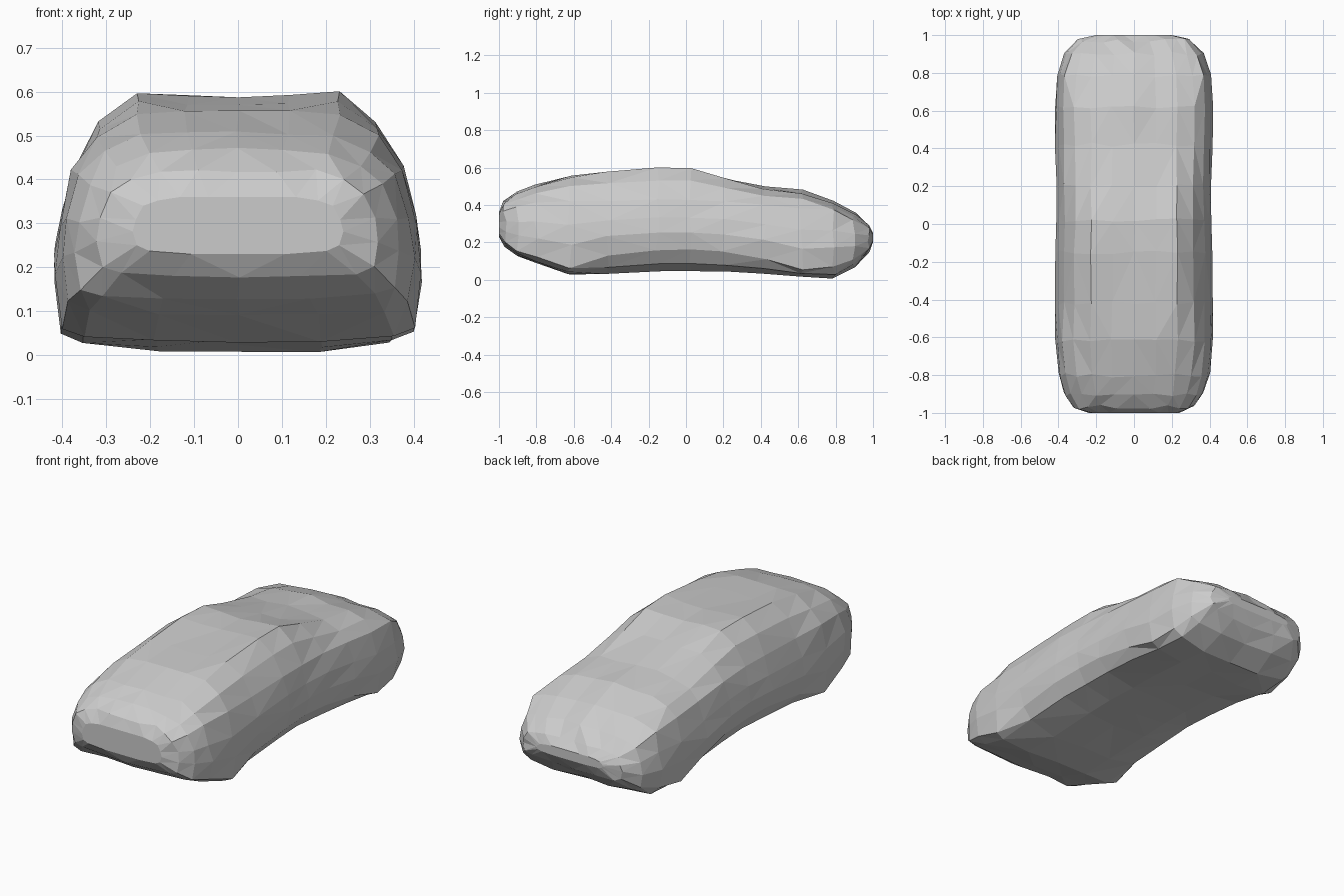
import bpy, bmesh, random

random.seed(4)
if "Cube" in bpy.data.objects:
    bpy.data.objects.remove(bpy.data.objects["Cube"])

# Plain grey material
grey = bpy.data.materials.new("clay grey")
grey.use_nodes = True
grey.diffuse_color = (0.6, 0.6, 0.6, 1)
grey.node_tree.nodes["Principled BSDF"].inputs["Base Color"].default_value = (0.6, 0.6, 0.6, 1)

# Stations, front to back: y, half width, centre top, ridge top, shoulder, sill, bottom
STATIONS = [
    (-1.00, .24, .36, .36, .34, .25, .23),
    (-.97, .32, .42, .42, .37, .20, .18),
    (-.90, .37, .47, .46, .39, .15, .13),
    (-.80, .40, .51, .50, .41, .12, .09),
    (-.62, .42, .56, .55, .42, .06, .03),
    (-.42, .415, .57, .575, .42, .13, .035),
    (-.15, .415, .585, .60, .43, .16, .045),
    (.02, .41, .58, .595, .43, .16, .05),
    (.20, .41, .54, .54, .42, .15, .045),
    (.42, .415, .50, .485, .40, .11, .035),
    (.62, .42, .48, .46, .385, .05, .02),
    (.79, .405, .42, .41, .37, .07, .005),
    (.90, .37, .355, .35, .32, .11, .07),
    (.97, .30, .29, .29, .28, .17, .14),
    (1.00, .20, .25, .25, .24, .21, .20),
]


def mix(a, b, t):
    return a + (b - a) * t


def half_section(w, centre, ridge, shoulder, sill, bottom):
    """Right half of a cross-section, from top centre to bottom centre."""
    return [
        (0, centre),
        (.28 * w, mix(centre, ridge, .6)),
        (.55 * w, ridge),
        (.76 * w, mix(ridge, shoulder, .4)),
        (.9 * w, shoulder),
        (.97 * w, mix(shoulder, sill, .35)),
        (w, mix(shoulder, sill, .65)),
        (.96 * w, sill),
        (.84 * w, mix(sill, bottom, .65)),
        (.45 * w, bottom),
        (0, bottom),
    ]


# Body shell lofted through mirrored cross-sections
bm = bmesh.new()
rings = []
for y, *shape in STATIONS:
    half = half_section(*shape)
    loop = half + [(-x, z) for x, z in half[-2:0:-1]]
    rings.append([bm.verts.new((x, y, z)) for x, z in loop])

for a, b in zip(rings, rings[1:]):
    for i in range(len(a)):
        j = (i + 1) % len(a)
        bm.faces.new((a[i], a[j], b[j], b[i]))
bm.faces.new(rings[0])
bm.faces.new(rings[-1])

# Slight unevenness of the worn, hand-shaped surface
for ring in rings[1:-1]:
    for v in ring:
        v.co.y += random.uniform(-.012, .012)
        v.co.z = max(0, v.co.z + random.uniform(-.004, .004))
        v.co.x += random.uniform(-.004, .004)
bmesh.ops.triangulate(bm, faces=bm.faces[:], quad_method='SHORT_EDGE')
bmesh.ops.recalc_face_normals(bm, faces=bm.faces[:])

mesh = bpy.data.meshes.new("car_body_shell")
bm.to_mesh(mesh)
bm.free()
mesh.materials.append(grey)
body = bpy.data.objects.new("car_body_shell", mesh)
bpy.context.collection.objects.link(body)
